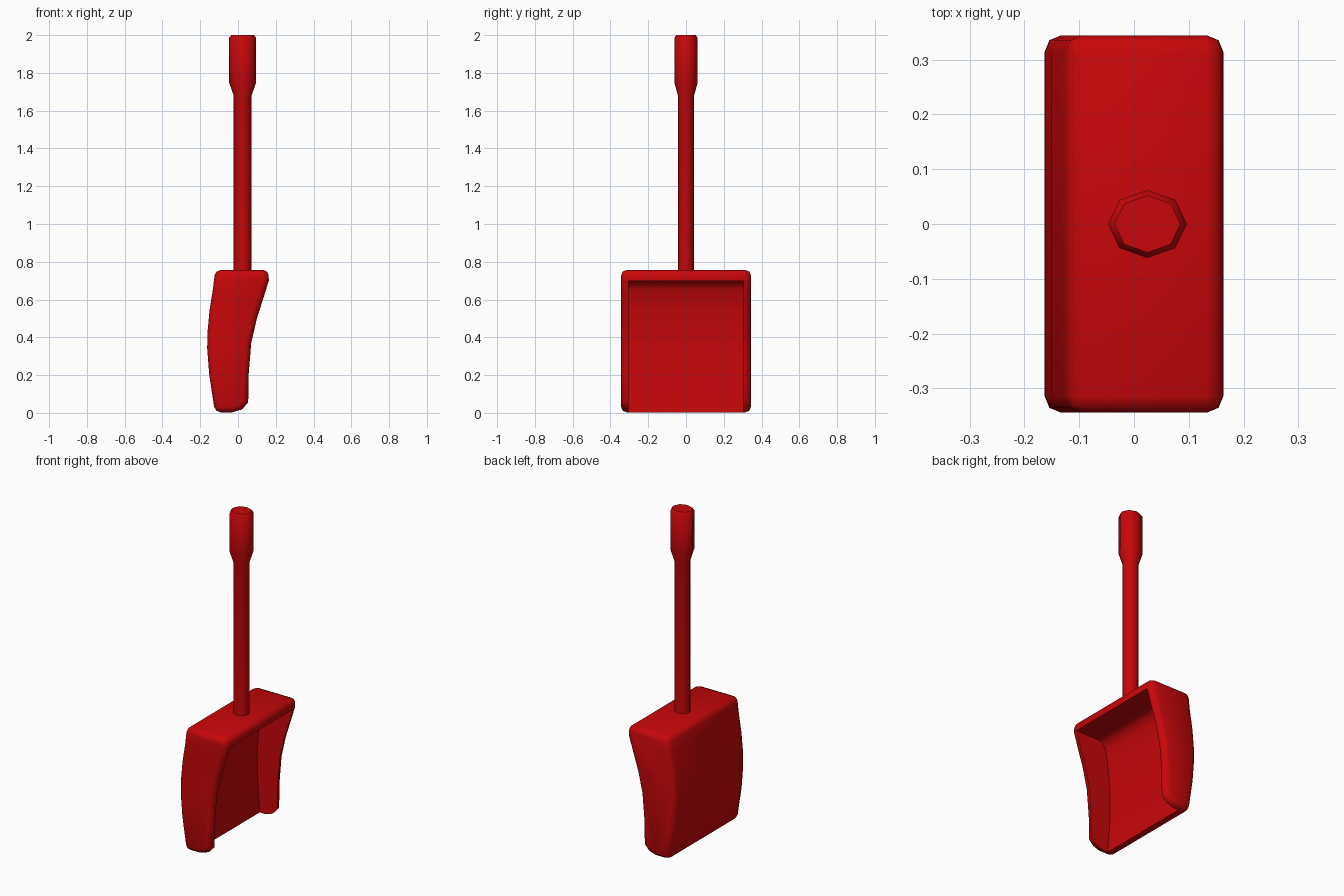
import bpy, bmesh, math

if "Cube" in bpy.data.objects:
    bpy.data.objects.remove(bpy.data.objects["Cube"])

red = bpy.data.materials.new("red")
red.diffuse_color = (0.58, 0.002, 0.003, 1)
red.use_nodes = True
red.node_tree.nodes["Principled BSDF"].inputs["Base Color"].default_value = red.diffuse_color


def add_object(name, bm):
    bmesh.ops.recalc_face_normals(bm, faces=bm.faces)
    mesh = bpy.data.meshes.new(name)
    bm.to_mesh(mesh)
    bm.free()
    mesh.materials.append(red)
    obj = bpy.data.objects.new(name, mesh)
    bpy.context.collection.objects.link(obj)
    return obj


def extrude_profile(name, pts, half):
    """Prism from an x-z outline, spanning y = -half..half."""
    bm = bmesh.new()
    face = bm.faces.new([bm.verts.new((x, -half, z)) for x, z in pts])
    out = bmesh.ops.extrude_face_region(bm, geom=[face])
    for v in out["geom"]:
        if isinstance(v, bmesh.types.BMVert):
            v.co.y = half
    return add_object(name, bm)


def shade(obj, angle):
    bpy.ops.object.select_all(action="DESELECT")
    obj.select_set(True)
    bpy.context.view_layer.objects.active = obj
    bpy.ops.object.shade_smooth_by_angle(angle=math.radians(angle))


# Scoop: curved outline, rounded all over
back = [(-0.121, 0.757), (-0.132, 0.66), (-0.151, 0.54), (-0.162, 0.42),
        (-0.163, 0.34), (-0.152, 0.2), (-0.122, 0.003)]
front = [(-0.03, 0.003), (0.02, 0.018), (0.054, 0.055), (0.056, 0.2), (0.07, 0.37),
         (0.1, 0.5), (0.135, 0.61), (0.163, 0.70), (0.162, 0.757)]
scoop = extrude_profile("scoop", back + front, 0.344)
bevel = scoop.modifiers.new("round", "BEVEL")
bevel.width, bevel.segments = 0.03, 2
bevel.limit_method, bevel.angle_limit = "ANGLE", math.radians(48)

# Cavity: open at the front (+x) and the bottom, with a rounded inner top
cavity = extrude_profile("cavity_cutter", [
    (0.4, 0.698), (0.0, 0.698), (-0.03, 0.686), (-0.05, 0.65), (-0.068, 0.54),
    (-0.08, 0.42), (-0.083, 0.34), (-0.08, 0.2), (-0.066, 0.003), (-0.058, -0.1),
    (0.4, -0.1)], 0.305)
cavity.hide_render = True
cut = scoop.modifiers.new("hollow", "BOOLEAN")
cut.object, cut.operation, cut.solver = cavity, "DIFFERENCE", "EXACT"
bpy.context.view_layer.objects.active = scoop
for name in ("round", "hollow"):
    bpy.ops.object.modifier_apply(modifier=name)
bpy.data.objects.remove(cavity)
shade(scoop, 48)

# Handle: eight-sided shaft widening into a grip (z, x radius, y radius)
rings = [(0.72, 0.047, 0.043), (1.68, 0.047, 0.043), (1.75, 0.072, 0.062),
         (1.985, 0.072, 0.062), (2.0, 0.06, 0.052)]
bm = bmesh.new()
loops = [[bm.verts.new((0.0245 + rx * math.cos(i * math.pi / 4),
                        ry * math.sin(i * math.pi / 4), z)) for i in range(8)]
         for z, rx, ry in rings]
for a, b in zip(loops, loops[1:]):
    for i in range(8):
        j = (i + 1) % 8
        bm.faces.new((a[i], a[j], b[j], b[i]))
bm.faces.new(loops[0])
bm.faces.new(loops[-1])
shade(add_object("handle", bm), 50)
